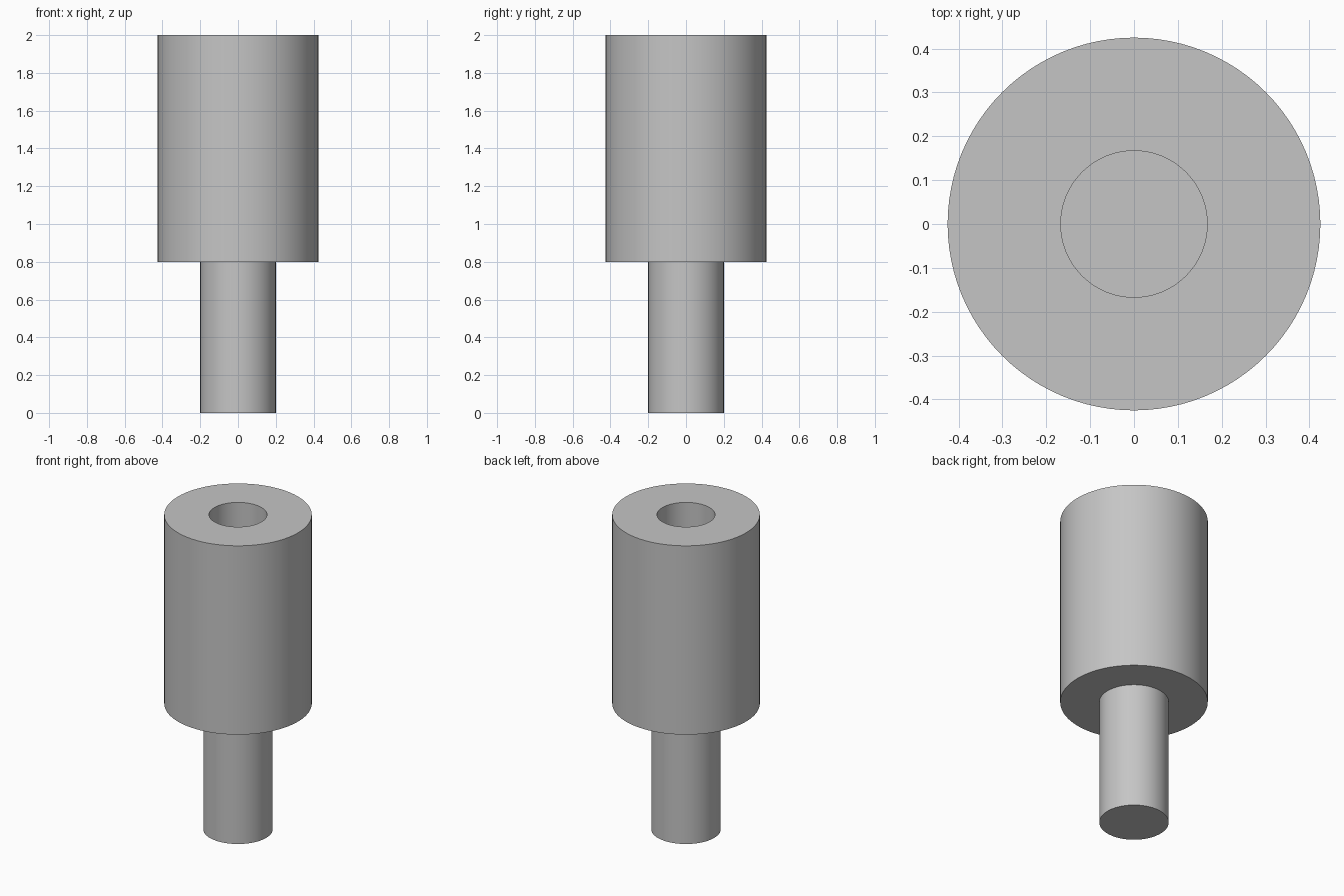
import bpy
import bmesh
import math
from mathutils import Matrix

SEGMENTS = 96

cube = bpy.data.objects.get("Cube")
if cube:
    bpy.data.objects.remove(cube, do_unlink=True)

# Single plain grey
grey = bpy.data.materials.new("plain_grey")
grey.use_nodes = True
colour = (0.56, 0.56, 0.56, 1)
grey.diffuse_color = colour
grey.node_tree.nodes["Principled BSDF"].inputs["Base Color"].default_value = colour


def lathe(name, profile):
    """Spin a radius/height profile about z into a closed solid."""
    bm = bmesh.new()
    verts = [bm.verts.new((r, 0, z)) for r, z in profile]
    edges = [bm.edges.new(pair) for pair in zip(verts, verts[1:])]
    bmesh.ops.spin(bm, geom=verts + edges, cent=(0, 0, 0), axis=(0, 0, 1),
                   angle=math.tau, steps=SEGMENTS)
    bmesh.ops.remove_doubles(bm, verts=bm.verts, dist=0.0001)
    bmesh.ops.recalc_face_normals(bm, faces=bm.faces)
    mesh = bpy.data.meshes.new(name)
    bm.to_mesh(mesh)
    bm.free()
    mesh.materials.append(grey)
    obj = bpy.data.objects.new(name, mesh)
    bpy.context.collection.objects.link(obj)
    bpy.ops.object.select_all(action="DESELECT")
    obj.select_set(True)
    bpy.context.view_layer.objects.active = obj
    bpy.ops.object.shade_smooth_by_angle(angle=math.radians(30))
    return obj


# Stud, stepped shoulder, wide body and blind bore in one turned profile
stud_r, body_r, bore_r = 0.2, 0.425, 0.167
shoulder_z, floor_z, top_z = 0.8, 1.2, 2.0
lathe("turned_standoff", [
    (0, 0), (stud_r, 0), (stud_r, shoulder_z), (body_r, shoulder_z),
    (body_r, top_z), (bore_r, top_z), (bore_r, floor_z), (0, floor_z),
])
